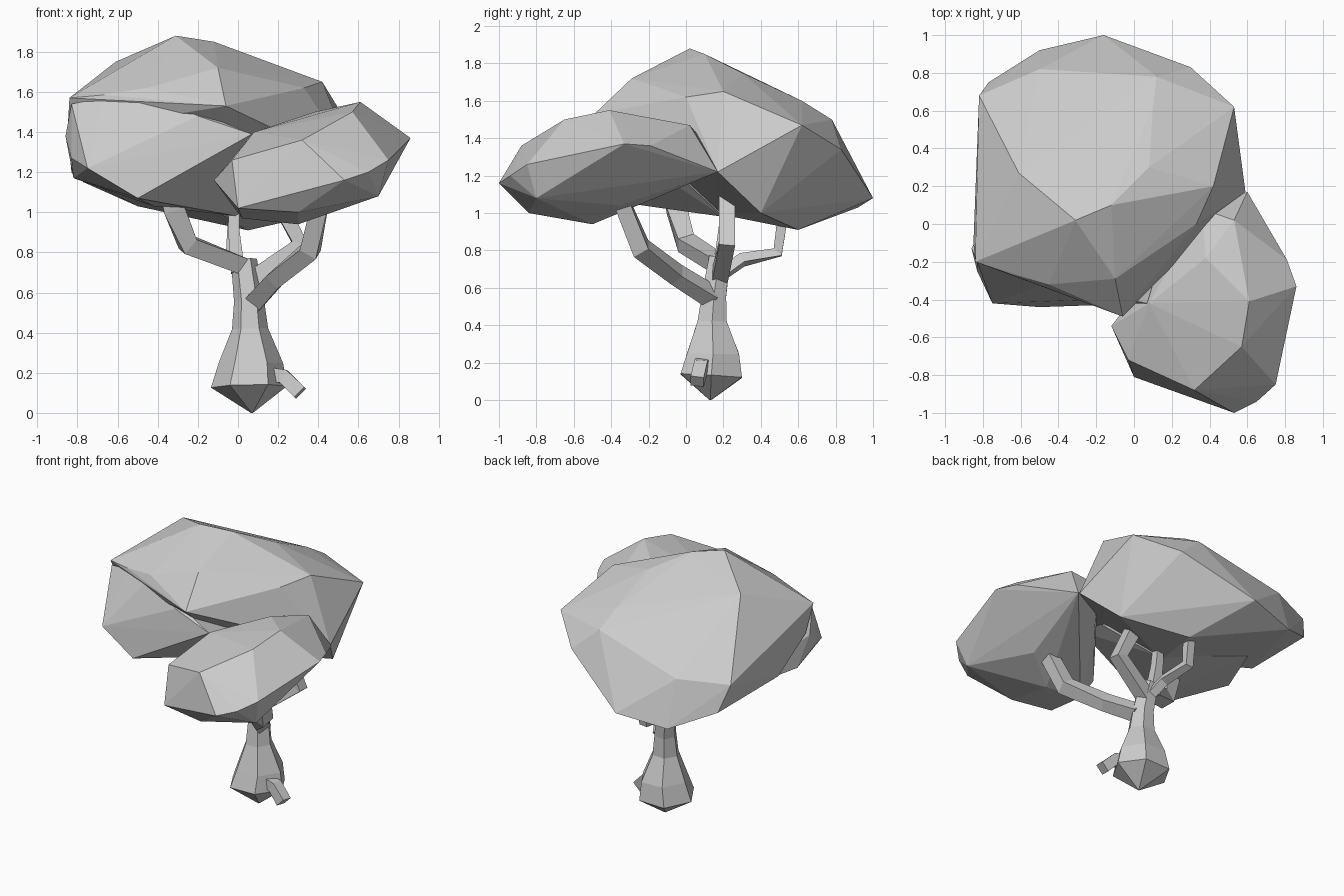
import bpy
import bmesh
import math
from mathutils import Vector

default_cube = bpy.data.objects.get("Cube")
if default_cube:
    bpy.data.objects.remove(default_cube, do_unlink=True)

# One plain grey for the whole tree
grey = bpy.data.materials.new("plain grey")
grey.use_nodes = True
colour = (0.6, 0.6, 0.6, 1)
grey.diffuse_color = colour
grey.node_tree.nodes["Principled BSDF"].inputs["Base Color"].default_value = colour


def finish(name, bm):
    """Turn a bmesh into a flat shaded object."""
    bmesh.ops.recalc_face_normals(bm, faces=bm.faces)
    mesh = bpy.data.meshes.new(name)
    bm.to_mesh(mesh)
    bm.free()
    mesh.materials.append(grey)
    obj = bpy.data.objects.new(name, mesh)
    bpy.context.scene.collection.objects.link(obj)
    return obj


def foliage(name, points):
    """Faceted leaf mass: the convex hull of its corner points."""
    bm = bmesh.new()
    for point in points:
        bm.verts.new(point)
    hull = bmesh.ops.convex_hull(bm, input=bm.verts)
    spare = set(hull["geom_interior"]) | set(hull["geom_unused"])
    spare = [item for item in spare if isinstance(item, bmesh.types.BMVert)]
    bmesh.ops.delete(bm, geom=spare, context="VERTS")
    return finish(name, bm)


def limb(name, path, sides=4, turn=math.pi / 4):
    """Tapered limb: polygon rings swept along (x, y, z, radius) stations."""
    bm = bmesh.new()
    centres = [Vector(station[:3]) for station in path]
    rings = []
    for i, station in enumerate(path):
        before = centres[max(i - 1, 0)]
        after = centres[min(i + 1, len(path) - 1)]
        tangent = (after - before).normalized()
        side = Vector((0, 1, 0)).cross(tangent).normalized()
        up = tangent.cross(side)
        ring = []
        for k in range(sides):
            angle = turn + math.tau * k / sides
            offset = side * math.cos(angle) + up * math.sin(angle)
            ring.append(bm.verts.new(centres[i] + offset * station[3]))
        rings.append(ring)
    for low, high in zip(rings, rings[1:]):
        for k in range(sides):
            n = (k + 1) % sides
            bm.faces.new((low[k], low[n], high[n], high[k]))
    bm.faces.new(rings[0])
    bm.faces.new(rings[-1])
    return finish(name, bm)


# Main crown dome with the overhanging front lip
foliage("main_crown", [
    (-.31, .02, 1.88), (-.12, .1, 1.85), (-.61, .27, 1.75), (-.1, -.29, 1.72),
    (-.06, -.49, 1.53), (.33, 0, 1.62), (.42, .2, 1.65), (.53, .62, 1.47),
    (.3, .83, 1.34), (.12, .78, 1.5), (.1, .62, 1.6), (.08, .3, 1.75),
    (-.45, -.32, 1.62), (-.67, -.26, 1.585), (-.84, -.2, 1.57), (-.85, -.1, 1.4),
    (-.83, .17, 1.2), (-.82, .68, 1.33), (-.5, .82, 1.34), (-.77, .75, 1.15),
    (-.5, .92, 1.03), (-.16, 1, 1.08), (.05, .6, .91), (.45, .4, 1),
    (.59, .17, 1.22), (-.15, .75, .98), (-.1, .15, 1.0),
])

# Lower lobe tucked under the front of the dome
foliage("front_lobe", [
    (-.45, -.31, 1.6), (-.67, -.25, 1.57), (-.83, -.2, 1.54), (-.86, -.13, 1.38),
    (-.83, -.25, 1.27), (-.75, -.42, 1.22), (-.5, -.44, 1.07), (-.82, -.05, 1.17),
    (.07, -.42, 1.39), (-.2, -.4, 1.48), (-.42, -.1, 1.03), (0, .2, .98),
    (-.6, .4, 1.1), (.15, -.15, 1.3),
])

# Separate crown leaning forward on the left
foliage("side_crown", [
    (.86, -.33, 1.37), (.61, -.41, 1.55), (.38, -.18, 1.5), (.53, .02, 1.47),
    (.6, .17, 1.22), (.81, -.19, 1.36), (.08, -.42, 1.4), (-.12, -.54, 1.16),
    (0, -.81, 1.02), (-.03, -.72, 1.26), (.22, -.8, 1.3), (.32, -.88, 1.36),
    (.53, -1, 1.16), (.65, -.94, 1.2), (.75, -.85, 1.26), (.7, -.8, 1.08),
    (.57, -.65, 1.5), (.02, -.5, .97), (.3, -.5, .94), (.3, -.84, 1),
    (.53, -.35, 1.04), (.36, .08, 1.4), (.2, -.15, 1.22),
])

# Trunk with a pointed foot
limb("trunk", [
    (.07, .13, 0, .005), (.055, .135, .13, .19), (.065, .145, .25, .16),
    (.06, .14, .42, .09), (.055, .15, .56, .075), (.03, .18, .76, .065),
], sides=6, turn=0)
limb("side_root", [(.1, .1, .2, .05), (.23, .08, .18, .05), (.31, .06, .1, .05)])

# Bent branches reaching into the crowns
limb("right_branch", [
    (.03, .17, .73, .06), (-.25, .0, .84, .065), (-.32, -.05, 1.02, .075),
    (-.35, -.08, 1.15, .07),
])
limb("left_branch", [
    (.08, .14, .55, .065), (.19, -.05, .67, .06), (.36, -.24, .81, .065),
    (.41, -.34, 1.05, .06),
])
limb("back_branch", [
    (.03, .2, .68, .04), (0, .3, .75, .04), (-.03, .49, .79, .04),
    (-.02, .52, 1, .04),
])
limb("inner_branch", [
    (.06, .18, .66, .06), (.31, .22, .84, .06), (.18, .22, 1.1, .06),
])
limb("upright_branch", [(.0, .18, .7, .05), (-.02, .2, .9, .04), (-.02, .22, 1.08, .035)])
